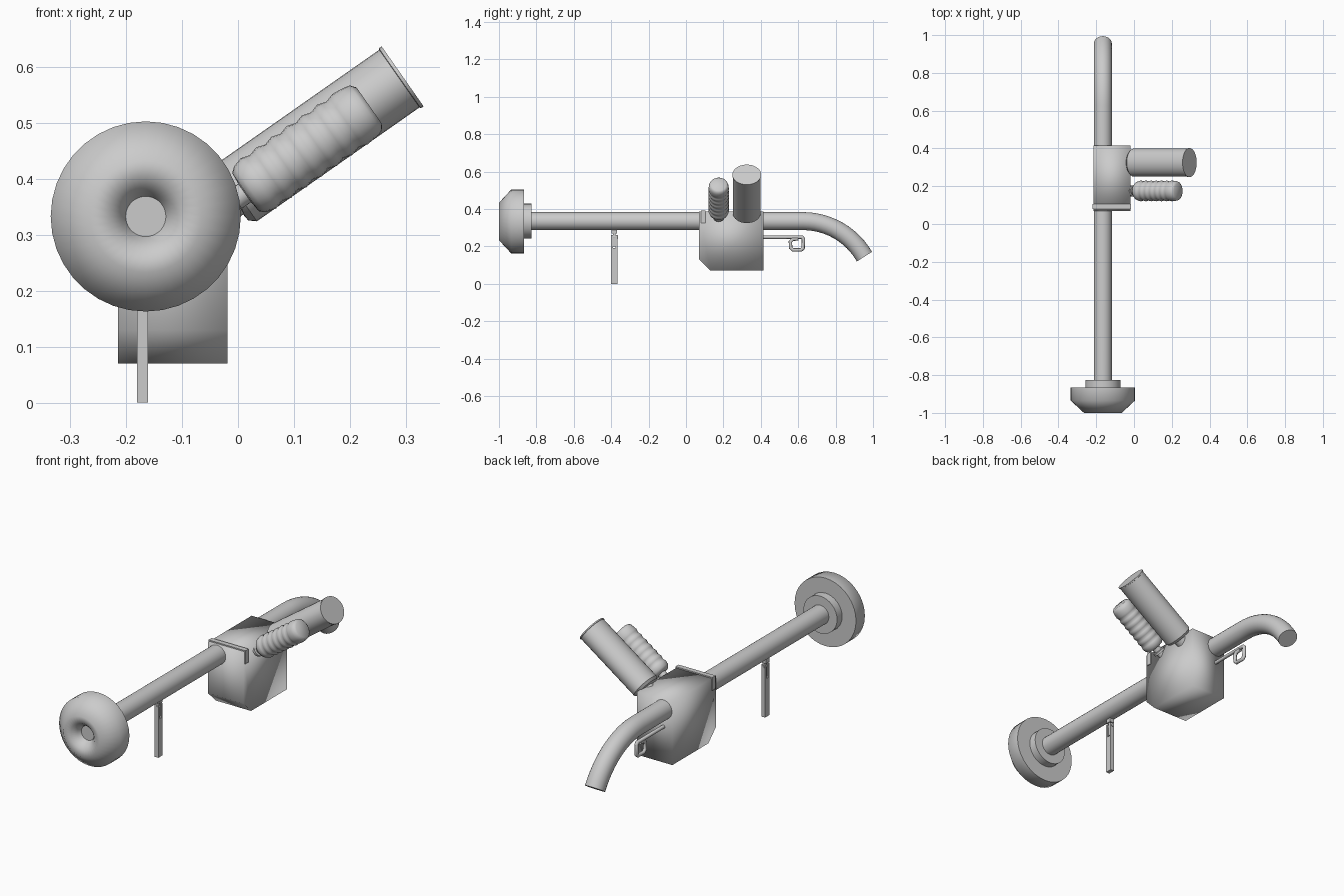
import bpy, bmesh, math
from math import sin, cos, pi, radians
from mathutils import Vector

if "Cube" in bpy.data.objects:
    bpy.data.objects.remove(bpy.data.objects["Cube"])

TX, TZ = -0.165, 0.335          # main tube axis
SLANT = (0, radians(55), 0)     # tilt of canister and grip
ALONG_Y = (radians(-90), 0, 0)


def finish(name, bm, angle=35, loc=(0, 0, 0), rot=(0, 0, 0), scale=(1, 1, 1)):
    bmesh.ops.recalc_face_normals(bm, faces=bm.faces)
    me = bpy.data.meshes.new(name)
    bm.to_mesh(me)
    bm.free()
    ob = bpy.data.objects.new(name, me)
    bpy.context.collection.objects.link(ob)
    ob.location, ob.rotation_euler, ob.scale = loc, rot, scale
    bpy.ops.object.select_all(action='DESELECT')
    ob.select_set(True)
    bpy.context.view_layer.objects.active = ob
    bpy.ops.object.shade_smooth_by_angle(angle=radians(angle))
    return ob


def lathe(name, profile, n=32, **kw):
    """Turn (radius, height) points around local z, closing both ends."""
    bm = bmesh.new()
    rings = [[bm.verts.new((r * cos(2 * pi * i / n), r * sin(2 * pi * i / n), h))
              for i in range(n)] for r, h in profile]
    for a, b in zip(rings, rings[1:]):
        for i in range(n):
            j = (i + 1) % n
            bm.faces.new((a[i], a[j], b[j], b[i]))
    bm.faces.new(rings[0])
    bm.faces.new(rings[-1])
    return finish(name, bm, **kw)


def pipe(name, pts, r, n=24):
    """Sweep a circle along a path lying in a plane of constant x."""
    bm = bmesh.new()
    pts = [Vector(p) for p in pts]
    rings = []
    for k, p in enumerate(pts):
        d0 = (p - pts[k - 1]).normalized() if k else (pts[1] - p).normalized()
        d1 = (pts[k + 1] - p).normalized() if k < len(pts) - 1 else d0
        t = (d0 + d1).normalized()
        side = Vector((1, 0, 0))
        up = side.cross(t) / max(t.dot(d0), 0.5)
        rings.append([bm.verts.new(p + r * (cos(2 * pi * i / n) * side + sin(2 * pi * i / n) * up))
                      for i in range(n)])
    for a, b in zip(rings, rings[1:]):
        for i in range(n):
            j = (i + 1) % n
            bm.faces.new((a[i], a[j], b[j], b[i]))
    bm.faces.new(rings[0])
    bm.faces.new(rings[-1])
    return finish(name, bm)


def prism(name, outline, x0, x1, angle=35):
    """Extrude a (y, z) outline between two x positions."""
    bm = bmesh.new()
    a = [bm.verts.new((x0, y, z)) for y, z in outline]
    b = [bm.verts.new((x1, y, z)) for y, z in outline]
    bm.faces.new(a)
    bm.faces.new(b)
    for i in range(len(a)):
        j = (i + 1) % len(a)
        bm.faces.new((a[i], a[j], b[j], b[i]))
    return finish(name, bm, angle)


def box(name, x0, x1, y0, y1, z0, z1):
    return prism(name, [(y0, z0), (y1, z0), (y1, z1), (y0, z1)], x0, x1)


# main tube with the downward bend at the back
R = 0.38
bend = [(TX, 0.625 + R * sin(a), TZ - R * (1 - cos(a)))
        for a in (radians(60) * k / 12 for k in range(13))]
pipe("main_tube", [(TX, -0.86, TZ)] + bend, 0.048)

# dished front bell and its collar
lathe("front_bell", [(0.036, 0.05), (0.045, 0.03), (0.065, 0.008), (0.1, 0.0),
                     (0.17, 0.065), (0.17, 0.135)], n=36, angle=60,
      loc=(TX, -1, 0.333), rot=ALONG_Y)
lathe("bell_collar", [(0.093, 0.0), (0.093, 0.05)], loc=(TX, -0.875, TZ), rot=ALONG_Y)

# body with chamfered lower front edge, softly shaded
prism("body", [(0.07, 0.13), (0.13, 0.07), (0.415, 0.07), (0.415, 0.385), (0.07, 0.385)],
      -0.215, -0.019, angle=180)
box("body_strap", -0.219, -0.015, 0.08, 0.105, 0.325, 0.391)

# large slanted canister with end lip and neck
lathe("canister", [(0.035, -0.05), (0.035, -0.002), (0.062, 0.0), (0.074, 0.012),
                   (0.074, 0.367), (0.077, 0.368), (0.077, 0.374)],
      loc=(-0.012, 0.325, 0.369), rot=SLANT, scale=(0.85, 1, 1))

# ribbed hand grip on a flanged neck
grip = [(0.018, -0.06), (0.018, -0.035), (0.03, -0.033), (0.03, -0.022), (0.02, -0.02),
        (0.02, 0.0), (0.042, 0.002), (0.05, 0.012)]
grip += [(0.0525 + 0.0025 * cos(2 * pi * k / 4), 0.03 + 0.2 * k / 24) for k in range(25)]
grip += [(0.053, 0.25), (0.05, 0.264), (0.04, 0.272)]
lathe("hand_grip", grip, n=24, angle=50, loc=(0.012, 0.175, 0.375), rot=SLANT)

# trigger rod and square loop
pipe("trigger_rod", [(TX, 0.38, 0.249), (TX, 0.62, 0.249), (TX, 0.628, 0.24), (TX, 0.626, 0.19),
                     (TX, 0.616, 0.181), (TX, 0.572, 0.181), (TX, 0.56, 0.192),
                     (TX, 0.558, 0.225), (TX, 0.57, 0.238), (TX, 0.6, 0.24)], 0.009, 12)

# folding front leg: foot bar, forked top, hinge pin and hanger
LX, LY = -0.171, -0.383
box("leg_bar", LX - 0.01, LX + 0.01, LY - 0.017, LY + 0.017, 0.0, 0.19)
for s in (-1, 1):
    c = LY + s * 0.012
    box("leg_fork", LX - 0.01, LX + 0.01, c - 0.005, c + 0.005, 0.19, 0.262)
box("leg_hanger", LX - 0.006, LX + 0.006, LY - 0.006, LY + 0.006, 0.2, 0.3)
lathe("leg_pin", [(0.007, 0.0), (0.007, 0.038)], n=12, loc=(LX, LY - 0.019, 0.25), rot=ALONG_Y)
box("leg_mount", LX - 0.012, LX + 0.012, LY - 0.014, LY + 0.014, 0.268, 0.3)
